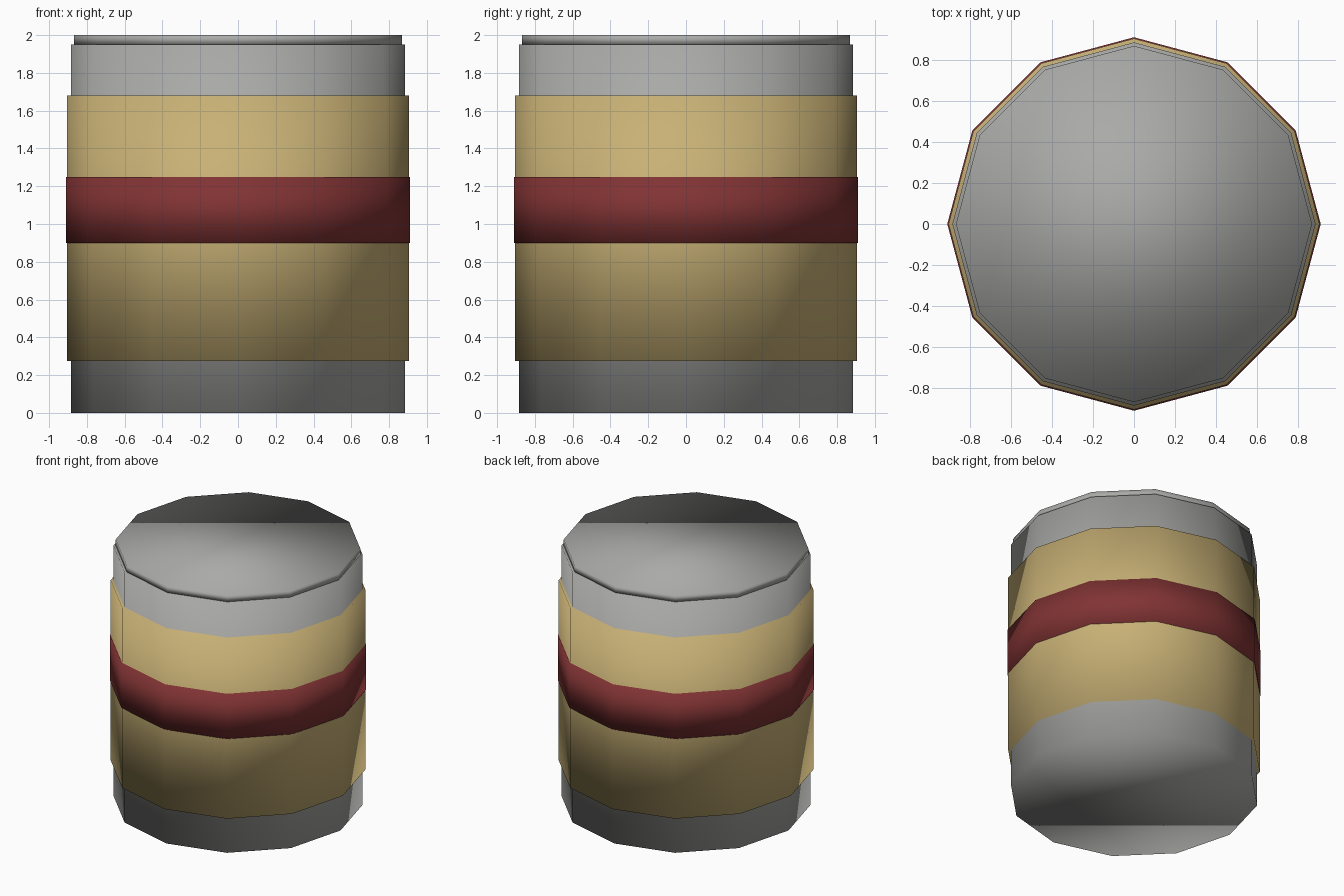
import bpy

cube = bpy.data.objects.get("Cube")
if cube:
    bpy.data.objects.remove(cube, do_unlink=True)


def material(name, rgb):
    mat = bpy.data.materials.new(name)
    mat.use_nodes = True
    color = (*rgb, 1.0)
    mat.diffuse_color = color
    mat.node_tree.nodes["Principled BSDF"].inputs["Base Color"].default_value = color
    return mat


grey = material("grey_metal", (0.40, 0.40, 0.39))
tan = material("tan_label", (0.58, 0.44, 0.18))
red = material("dark_red_stripe", (0.22, 0.033, 0.034))


def drum(name, radius, bottom, top, mat):
    """Twelve-sided closed cylinder, shaded smooth all over."""
    bpy.ops.mesh.primitive_cylinder_add(
        vertices=12, radius=radius, depth=top - bottom,
        end_fill_type='NGON', location=(0, 0, (bottom + top) / 2))
    obj = bpy.context.object
    obj.name = name
    obj.data.materials.append(mat)
    bpy.ops.object.shade_smooth()
    return obj


# Can and its slightly narrower lid
drum("can_body", 0.885, 0.0, 1.95, grey)
drum("lid", 0.868, 1.95, 2.0, grey)

# Wrapped label with a raised stripe
drum("label", 0.904, 0.275, 1.68, tan)
drum("label_stripe", 0.91, 0.90, 1.25, red)
